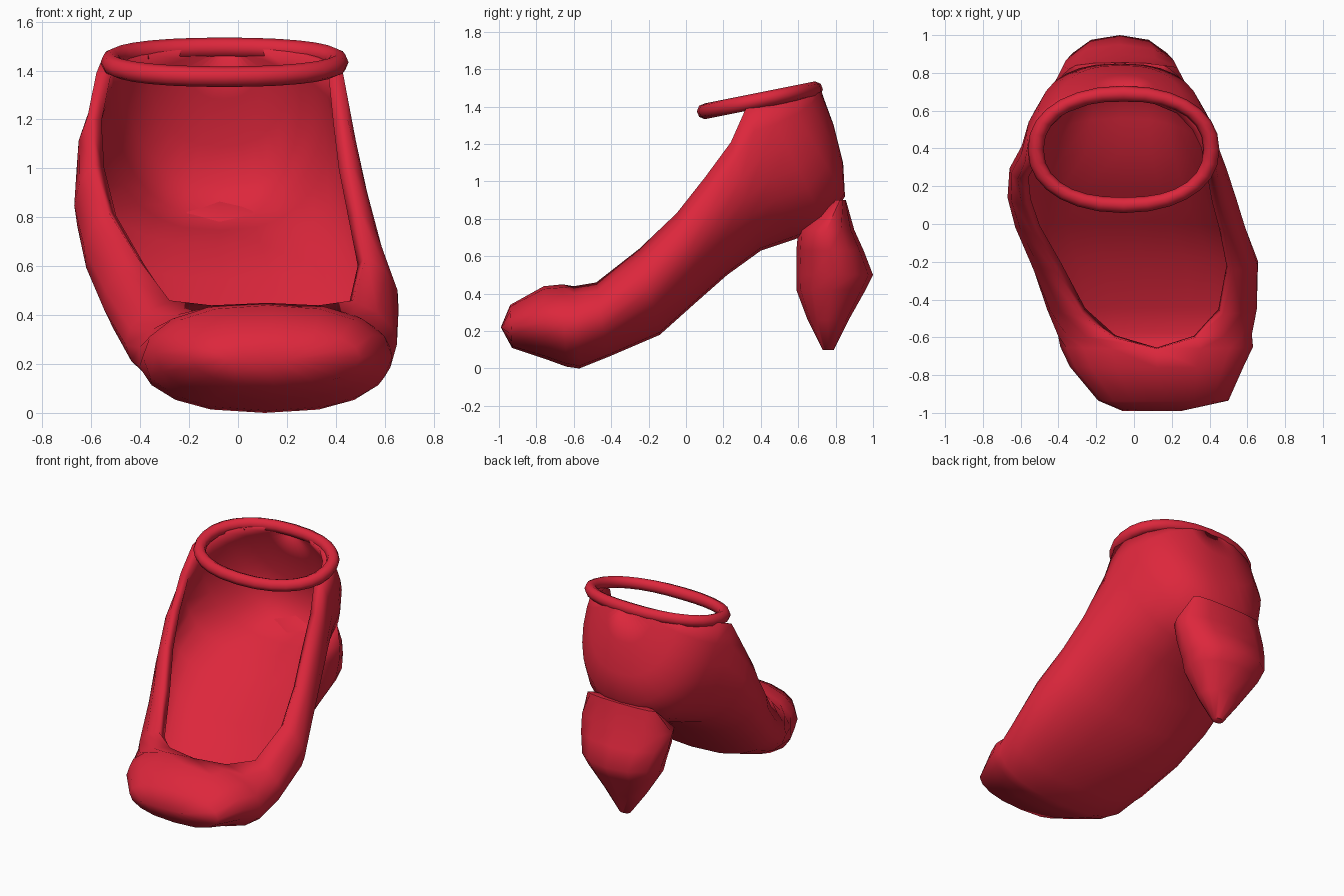
import bpy, bmesh, math

cube = bpy.data.objects.get("Cube")
if cube:
    bpy.data.objects.remove(cube, do_unlink=True)

red = bpy.data.materials.new("red")
red.use_nodes = True
red.diffuse_color = (0.72, 0.02, 0.045, 1)
red.node_tree.nodes["Principled BSDF"].inputs["Base Color"].default_value = red.diffuse_color


def finish(name, bm, angle=60):
    """Weld, orient and smooth a mesh, then put it in the scene."""
    bmesh.ops.remove_doubles(bm, verts=bm.verts, dist=0.0005)
    bmesh.ops.recalc_face_normals(bm, faces=bm.faces)
    mesh = bpy.data.meshes.new(name)
    bm.to_mesh(mesh)
    bm.free()
    mesh.materials.append(red)
    ob = bpy.data.objects.new(name, mesh)
    bpy.context.collection.objects.link(ob)
    bpy.ops.object.select_all(action="DESELECT")
    ob.select_set(True)
    bpy.context.view_layer.objects.active = ob
    bpy.ops.object.shade_smooth_by_angle(angle=math.radians(angle))
    return ob


def loft(sections, closed, caps=False):
    """Bridge equal-length point rows with quads."""
    bm = bmesh.new()
    rows = [[bm.verts.new(p) for p in s] for s in sections]
    n = len(rows[0])
    for a, b in zip(rows, rows[1:]):
        for i in range(n if closed else n - 1):
            j = (i + 1) % n
            bm.faces.new((a[i], a[j], b[j], b[i]))
    if caps:
        bm.faces.new(rows[0])
        bm.faces.new(rows[-1])
    return bm


def power(value, p):
    return math.copysign(abs(value) ** p, value)


# Shoe body: U sections fanned from toe to heel counter
# (bottom y, bottom z, top y, top z, x min, x max, wrap of the section)
stations = [
    (-.99, .22, -.99, .22, -.06, .25, 1),
    (-.93, .11, -.94, .34, -.19, .50, 1),
    (-.75, .05, -.76, .44, -.34, .58, 1),
    (-.64, .01, -.66, .45, -.39, .63, 1),
    (-.57, .00, -.60, .44, -.41, .63, .89),
    (-.42, .06, -.48, .46, -.46, .65, .79),
    (-.14, .18, -.25, .64, -.55, .66, .74),
    (.05, .35, -.05, .83, -.63, .59, .70),
    (.22, .50, .10, 1.02, -.67, .54, .68),
    (.40, .63, .24, 1.21, -.66, .49, .64),
    (.58, .69, .32, 1.39, -.60, .45, .60),
    (.75, .76, .42, 1.43, -.57, .42, .56),
    (.85, .92, .53, 1.46, -.51, .36, .54),
    (.84, 1.10, .63, 1.49, -.40, .26, .52),
    (.79, 1.30, .69, 1.51, -.24, .12, .51),
    (.72, 1.49, .72, 1.51, -.09, .00, .50),
]
HALF = 8


def u_section(yb, zb, yt, zt, x0, x1, wrap):
    end = wrap * math.pi
    points = []
    for i in range(-HALF, HALF + 1):
        a = end * abs(i) / HALF
        v = (1 - math.cos(a)) / (1 - math.cos(end))
        w = abs(math.sin(a)) ** .8 * (x1 - x0) / 2
        x = (x0 + x1) / 2 + math.copysign(w, i)
        points.append((x, yb + (yt - yb) * v, zb + (zt - zb) * v))
    return points


body = finish("shoe_body", loft([u_section(*s) for s in stations], False))
shell = body.modifiers.new("thickness", "SOLIDIFY")
shell.thickness = 0.06
shell.offset = -1

# Heel: stacked rounded rings (z, y front, y back, x min, x max)
heel_rings = [
    (.10, .73, .79, -.10, -.02),
    (.26, .65, .87, -.22, .08),
    (.42, .59, .96, -.33, .18),
    (.50, .59, 1.0, -.36, .21),
    (.63, .59, .95, -.40, .25),
    (.74, .60, .90, -.42, .27),
    (.90, .79, .855, -.34, .19),
]


def ring(z, y0, y1, x0, x1, count=12):
    points = []
    for i in range(count):
        a = math.tau * i / count
        points.append(((x0 + x1) / 2 + power(math.cos(a), .9) * (x1 - x0) / 2,
                       (y0 + y1) / 2 + power(math.sin(a), .9) * (y1 - y0) / 2, z))
    return points


finish("heel", loft([ring(*r) for r in heel_rings], True, caps=True))

# Ankle strap: tilted rounded loop swept with a small round section
SIDES = 8
strap_rows = []
for x, y, _ in ring(0, .10, .69, -.52, .41, 28):
    out = math.atan2(y - .395, x + .055)
    z = 1.375 + (y - .10) * .2
    row = []
    for k in range(SIDES):
        t = math.tau * k / SIDES
        r = .042 * math.cos(t)
        row.append((x + r * math.cos(out), y + r * math.sin(out), z + .042 * math.sin(t)))
    strap_rows.append(row)
strap_rows.append(strap_rows[0])
finish("ankle_strap", loft(strap_rows, True))
